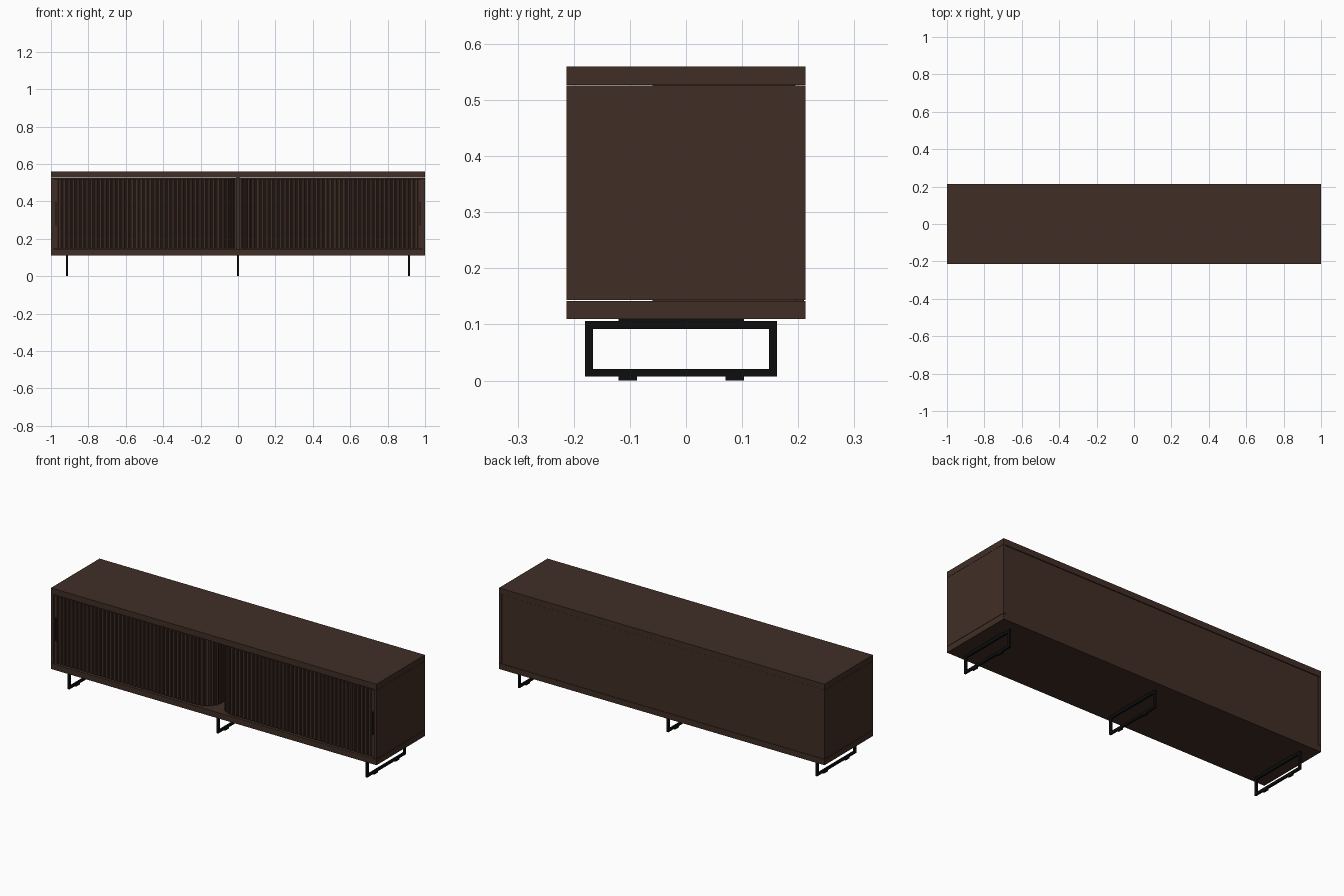
import bpy, bmesh, math
from mathutils import Matrix, Vector

cube = bpy.data.objects.get("Cube")
if cube:
    bpy.data.objects.remove(cube, do_unlink=True)


def material(name, rgb, rough=0.6):
    m = bpy.data.materials.new(name)
    m.use_nodes = True
    m.diffuse_color = (*rgb, 1)
    bsdf = m.node_tree.nodes["Principled BSDF"]
    bsdf.inputs["Base Color"].default_value = (*rgb, 1)
    bsdf.inputs["Roughness"].default_value = rough
    return m


WOOD = material("dark walnut", (0.052, 0.027, 0.019))
BLACK = material("black metal", (0.004, 0.004, 0.004))


def finish(name, bm, mat):
    bmesh.ops.recalc_face_normals(bm, faces=bm.faces)
    mesh = bpy.data.meshes.new(name)
    bm.to_mesh(mesh)
    bm.free()
    mesh.materials.append(mat)
    ob = bpy.data.objects.new(name, mesh)
    bpy.context.collection.objects.link(ob)
    return ob


def add_box(bm, x, y, z):
    """Add a box given its (min, max) range on each axis."""
    centre = Vector([(a + b) / 2 for a, b in (x, y, z)])
    size = [b - a for a, b in (x, y, z)]
    bmesh.ops.create_cube(bm, size=1, matrix=Matrix.Translation(centre) @ Matrix.Diagonal((*size, 1)))


def box(name, x, y, z, mat=WOOD):
    bm = bmesh.new()
    add_box(bm, x, y, z)
    return finish(name, bm, mat)


# Cabinet shell
DEPTH = 0.213
BOTTOM, FLOOR, CEILING, TOP = 0.11, 0.142, 0.527, 0.56
PANEL = 0.016
box("top_slab", (-1, 1), (-DEPTH, DEPTH), (CEILING, TOP))
box("bottom_slab", (-1, 1), (-DEPTH, DEPTH), (BOTTOM, FLOOR))
for side, s in (("left", 1), ("right", -1)):
    box(side + "_side_panel", sorted((s, s * (1 - PANEL))), (-DEPTH, DEPTH), (FLOOR + 0.002, CEILING - 0.001))
box("back_panel", (PANEL - 1, 1 - PANEL), (DEPTH - 0.018, DEPTH - 0.003), (FLOOR, CEILING - 0.002))
box("centre_divider", (-0.008, 0.008), (-0.06, DEPTH - 0.018), (FLOOR, CEILING))

# Sliding slatted doors that curl inward beside the centre gap
DOOR_Y, RADIUS, BEND_X, END_X = -0.198, 0.085, 0.11, 0.965
PITCH, WIDTH, THICK = 0.0242, 0.019, 0.009
Z0, Z1 = FLOOR + 0.005, CEILING - 0.008


def door_point(t, offset):
    """Point and inward turn at distance t from the outer end, pushed out by offset."""
    straight, arc = END_X - BEND_X, RADIUS * math.pi / 2
    if t < straight:
        return END_X - t, DOOR_Y - offset, 0
    turn = min((t - straight) / RADIUS, math.pi / 2)
    past = max(0, t - straight - arc)
    r = RADIUS + offset
    return BEND_X - r * math.sin(turn), DOOR_Y + RADIUS - r * math.cos(turn) + past, turn


def prism(bm, outline):
    """Extrude a flat outline over the door height."""
    face = bm.faces.new([bm.verts.new((x, y, Z0)) for x, y in outline])
    moved = bmesh.ops.extrude_face_region(bm, geom=[face])["geom"]
    bmesh.ops.translate(bm, vec=(0, 0, Z1 - Z0), verts=[v for v in moved if isinstance(v, bmesh.types.BMVert)])


LENGTH = END_X - BEND_X + RADIUS * math.pi / 2 + 0.06
COUNT = int(LENGTH / PITCH)
SLAT = [(-0.5, 0), (-0.5, 0.6), (-0.3, 1), (0.3, 1), (0.5, 0.6), (0.5, 0)]
for side, s in (("left", 1), ("right", -1)):
    slats = bmesh.new()
    for i in range(COUNT):
        x, y, turn = door_point((i + 0.5) * PITCH, 0)
        c, n = math.cos(turn), math.sin(turn)
        outline = []
        for u, v in SLAT:
            u, v = u * WIDTH, v * THICK
            outline.append((s * (x - u * c - v * n), y + u * n - v * c))
        prism(slats, outline)
    finish(side + "_door_slats", slats, WOOD)

    # Flexible sheet behind the slats
    steps = [i * PITCH / 2 for i in range(COUNT * 2 + 1)]
    ring = [door_point(t, 0.001)[:2] for t in steps]
    ring += [door_point(t, -0.004)[:2] for t in reversed(steps)]
    sheet = bmesh.new()
    prism(sheet, [(s * x, y) for x, y in ring])
    finish(side + "_door_backing", sheet, WOOD)

    # Wide end strip with its slim pull
    box(side + "_door_end_strip", sorted((s * 0.966, s * 0.983)), (DOOR_Y - THICK, DOOR_Y + 0.004), (Z0, Z1))
    box(side + "_door_pull", sorted((s * 0.971, s * 0.977)), (DOOR_Y - THICK - 0.003, DOOR_Y), (0.27, 0.40), BLACK)

# Three flat loop legs with mounting plates and foot pads
BAR, Y0, Y1, LOW, HIGH = 0.014, -0.18, 0.162, 0.007, 0.106
for name, x in (("right", -0.915), ("centre", 0), ("left", 0.915)):
    span = (x - 0.005, x + 0.005)
    bm = bmesh.new()
    add_box(bm, span, (Y0, Y1), (LOW, LOW + BAR))
    add_box(bm, span, (Y0, Y1), (HIGH - BAR, HIGH))
    for y in (Y0, Y1 - BAR):
        add_box(bm, span, (y, y + BAR), (LOW + BAR, HIGH - BAR))
    finish(name + "_loop_leg", bm, BLACK)
    box(name + "_leg_mount", span, (-0.12, 0.103), (HIGH, BOTTOM), BLACK)
    pads = bmesh.new()
    for y in (-0.12, 0.07):
        add_box(pads, span, (y, y + 0.033), (0, LOW))
    finish(name + "_foot_pads", pads, BLACK)
